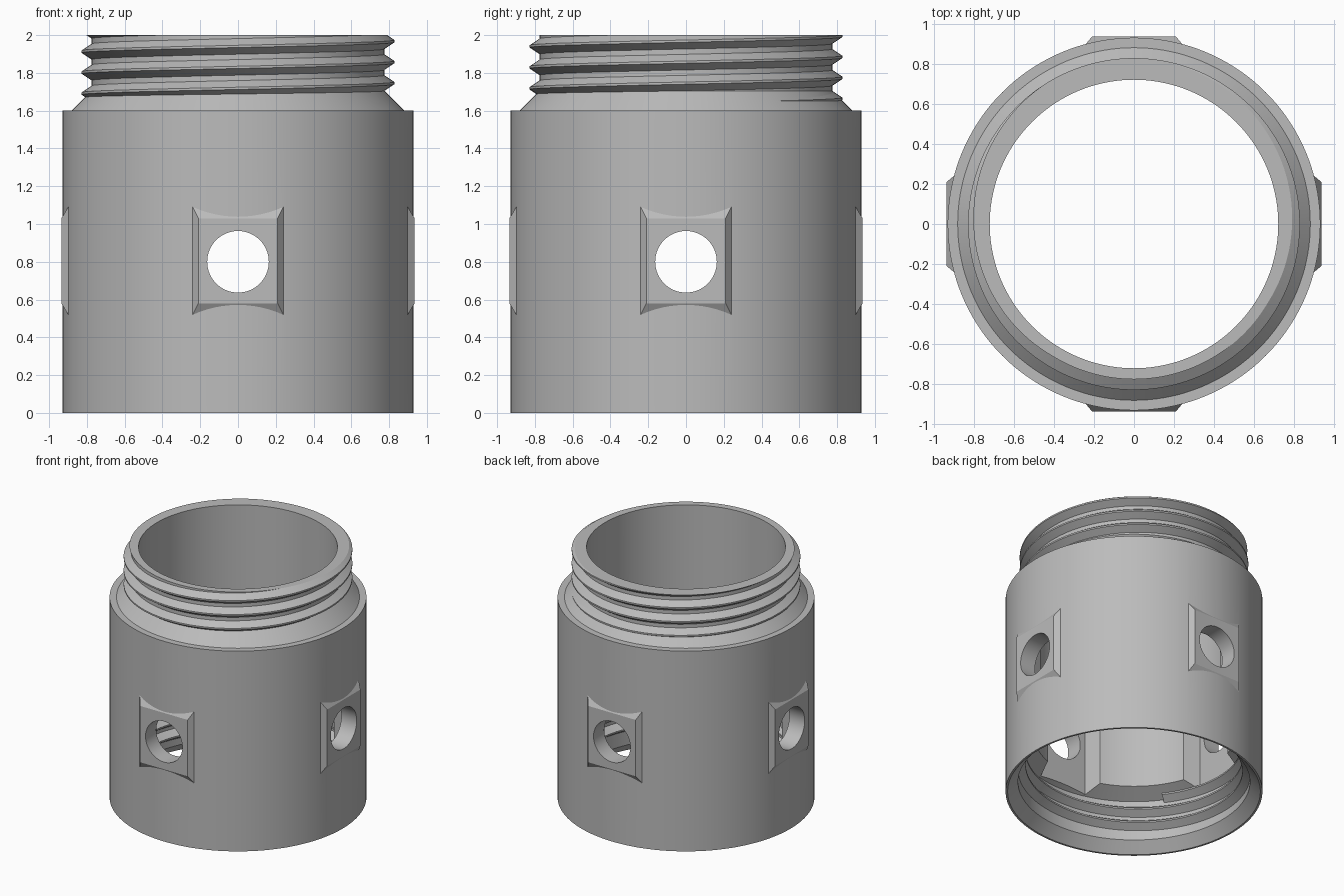
import bpy, bmesh, math
from mathutils import Matrix, Vector

SEGMENTS = 144
PITCH = 0.111
TAU = math.tau

if "Cube" in bpy.data.objects:
    bpy.data.objects.remove(bpy.data.objects["Cube"], do_unlink=True)

grey = bpy.data.materials.new("plain grey")
grey.use_nodes = True
colour = (0.5, 0.5, 0.5, 1)
grey.diffuse_color = colour
grey.node_tree.nodes["Principled BSDF"].inputs["Base Color"].default_value = colour


def make_object(name, bm):
    bmesh.ops.recalc_face_normals(bm, faces=bm.faces[:])
    mesh = bpy.data.meshes.new(name)
    bm.to_mesh(mesh)
    bm.free()
    mesh.materials.append(grey)
    obj = bpy.data.objects.new(name, mesh)
    bpy.context.collection.objects.link(obj)
    return obj


def bridge_rings(bm, rings, closed):
    count = len(rings[0])
    pairs = list(zip(rings, rings[1:]))
    if closed:
        pairs.append((rings[-1], rings[0]))
    for a, b in pairs:
        for i in range(count):
            j = (i + 1) % count
            bm.faces.new((a[i], a[j], b[j], b[i]))


def lathe(name, profile):
    bm = bmesh.new()
    rings = []
    for s in range(SEGMENTS):
        t = TAU * s / SEGMENTS
        rings.append([bm.verts.new((r * math.cos(t), r * math.sin(t), z)) for r, z in profile])
    bridge_rings(bm, rings, True)
    return make_object(name, bm)


def thread(name, root, crest, first_turn, last_turn, base_z, taper=0.0, cut_z=None):
    """Sweep a V-shaped ridge along a right-handed helix."""
    bm = bmesh.new()
    rings = []
    steps = round((last_turn - first_turn) * SEGMENTS)
    for s in range(steps + 1):
        turn = first_turn + s / SEGMENTS
        t = TAU * turn
        grow = min(1, 0.05 + (turn - first_turn) / taper) if taper else 1
        tip = root + (crest - root) * grow
        z = base_z + PITCH * turn
        section = [(root, -0.048 * grow), (tip, -0.006), (tip, 0.006), (root, 0.048 * grow)]
        rings.append([bm.verts.new((r * math.cos(t), r * math.sin(t), z + h)) for r, h in section])
    bridge_rings(bm, rings, False)
    bm.faces.new(rings[0])
    bm.faces.new(rings[-1])
    # Trim flush with the rim
    if cut_z is not None:
        geom = bm.verts[:] + bm.edges[:] + bm.faces[:]
        bmesh.ops.bisect_plane(bm, geom=geom, plane_co=(0, 0, cut_z), plane_no=(0, 0, 1), clear_outer=True)
        open_edges = [e for e in bm.edges if e.is_boundary]
        filled = bmesh.ops.holes_fill(bm, edges=open_edges, sides=0)
        bmesh.ops.triangulate(bm, faces=filled["faces"])
    return make_object(name, bm)


def frustum(name, outer, inner, angle):
    """Tapered block facing outward; each end is (distance, half width, bottom, top)."""
    bm = bmesh.new()
    rings = []
    for d, w, low, high in (outer, inner):
        corners = ((d, -w, low), (d, w, low), (d, w, high), (d, -w, high))
        rings.append([bm.verts.new(c) for c in corners])
    bridge_rings(bm, rings, False)
    for ring in rings:
        bm.faces.new(ring)
    bm.transform(Matrix.Rotation(angle, 4, 'Z'))
    return make_object(name, bm)


def port_cutter(name, angle):
    bm = bmesh.new()
    place = Matrix.Rotation(angle, 4, 'Z') @ Matrix.Translation(Vector((0.85, 0, 0.8)))
    place = place @ Matrix.Rotation(math.pi / 2, 4, 'Y')
    bmesh.ops.create_cone(bm, cap_ends=True, segments=64, radius1=0.163, radius2=0.163,
                          depth=0.6, matrix=place)
    return make_object(name, bm)


def combine(target, other, operation):
    mod = target.modifiers.new("shape", 'BOOLEAN')
    mod.operation = operation
    mod.solver = 'EXACT'
    mod.object = other
    other.hide_render = True
    bpy.context.view_layer.objects.active = target
    bpy.ops.object.modifier_apply(modifier=mod.name)
    bpy.data.objects.remove(other, do_unlink=True)


# Hollow body with shoulder, neck, narrow bore and wide threaded socket
body = lathe("body", [
    (0.93, 0), (0.93, 1.6), (0.88, 1.6), (0.775, 1.705), (0.775, 2),
    (0.72, 2), (0.72, 0.46), (0.84, 0.40), (0.84, 0.08), (0.915, 0)])

# Four flat pads, inner recesses and round ports
for k in range(4):
    a = k * math.pi / 2
    combine(body, frustum("pad", (0.935, 0.21, 0.58, 1.03), (0.85, 0.28, 0.44, 1.17), a), 'UNION')
    combine(body, frustum("recess", (0.80, 0.21, 0.3, 1.04), (0.6, 0.27, 0.3, 1.2), a), 'DIFFERENCE')
    combine(body, port_cutter("port", a), 'DIFFERENCE')

# Outer thread on the neck and inner thread in the socket
neck_thread = thread("neck_thread", 0.765, 0.828, -3.2, 0.85, 1.968, cut_z=2.0)
socket_thread = thread("socket_thread", 0.848, 0.785, 0.0, 2.6, 0.13, taper=0.15)

for obj in (body, neck_thread, socket_thread):
    bpy.ops.object.select_all(action='DESELECT')
    obj.select_set(True)
    bpy.context.view_layer.objects.active = obj
    bpy.ops.object.shade_smooth_by_angle(angle=math.radians(25))
